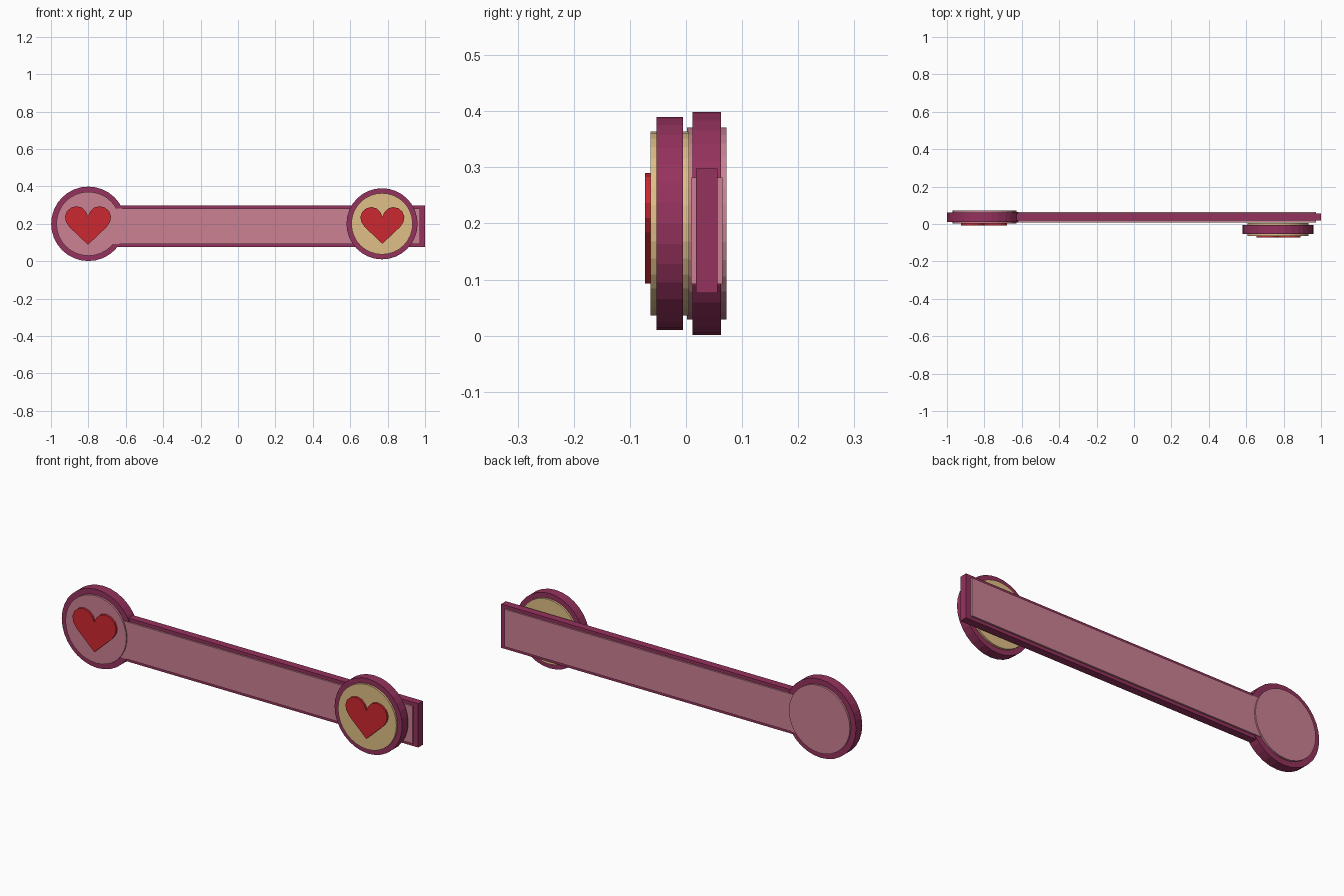
import bpy, bmesh, math
from mathutils import Matrix

if "Cube" in bpy.data.objects:
    bpy.data.objects.remove(bpy.data.objects["Cube"])


def material(name, rgb):
    m = bpy.data.materials.new(name)
    m.diffuse_color = (*rgb, 1)
    m.use_nodes = True
    m.node_tree.nodes["Principled BSDF"].inputs["Base Color"].default_value = m.diffuse_color
    return m


PLUM = material("plum", (0.30, 0.032, 0.11))
PINK = material("pink", (0.60, 0.22, 0.29))
CREAM = material("cream", (0.74, 0.52, 0.24))
RED = material("red", (0.60, 0.02, 0.03))


def add_object(name, bm, mat):
    bmesh.ops.recalc_face_normals(bm, faces=bm.faces)
    mesh = bpy.data.meshes.new(name)
    bm.to_mesh(mesh)
    bm.free()
    mesh.materials.append(mat)
    ob = bpy.data.objects.new(name, mesh)
    bpy.context.collection.objects.link(ob)
    return ob


def prism(name, outline, y0, y1, mat):
    """Extrude an x-z outline from y0 to y1."""
    bm = bmesh.new()
    face = bm.faces.new([bm.verts.new((x, y0, z)) for x, z in outline])
    res = bmesh.ops.extrude_face_region(bm, geom=[face])
    verts = [g for g in res["geom"] if isinstance(g, bmesh.types.BMVert)]
    bmesh.ops.translate(bm, verts=verts, vec=(0, y1 - y0, 0))
    return add_object(name, bm, mat)


def disc(name, cx, r, y0, y1, mat, n=32):
    pts = [(cx + r * math.cos(2 * math.pi * i / n),
            0.2 + r * math.sin(2 * math.pi * i / n)) for i in range(n)]
    return prism(name, pts, y0, y1, mat)


def bar(name, x0, x1, z0, z1, y0, y1, mat):
    return prism(name, [(x0, z0), (x1, z0), (x1, z1), (x0, z1)], y0, y1, mat)


# Half heart from the notch round to the tip
HALF = [(0, 0.04), (0.012, 0.066), (0.032, 0.086), (0.06, 0.094), (0.09, 0.087),
        (0.113, 0.067), (0.123, 0.038), (0.118, 0.01), (0.1, -0.017), (0, -0.112)]


def heart(name, cx, s, y0, y1):
    pts = HALF + [(-x, z) for x, z in HALF[-2:0:-1]]
    return prism(name, [(cx + x * s, 0.2 + z * s) for x, z in pts], y0, y1, RED)


# Strap: plum edge with a slightly thicker pink core
bar("strap_edge", -0.70, 1.0, 0.076, 0.298, 0.018, 0.056, PLUM)
bar("strap_panel", -0.70, 0.974, 0.092, 0.282, 0.009, 0.065, PINK)

# Left end medallion
disc("left_rim", -0.80, 0.199, 0.012, 0.062, PLUM)
disc("left_panel", -0.80, 0.171, 0.002, 0.072, PINK)
heart("left_heart", -0.802, 1.0, -0.008, 0.01)

# Right medallion in front of the strap
disc("right_rim", 0.77, 0.19, -0.053, -0.005, PLUM)
disc("right_panel", 0.77, 0.164, -0.063, 0.005, CREAM)
heart("right_heart", 0.772, 0.955, -0.073, -0.055)
